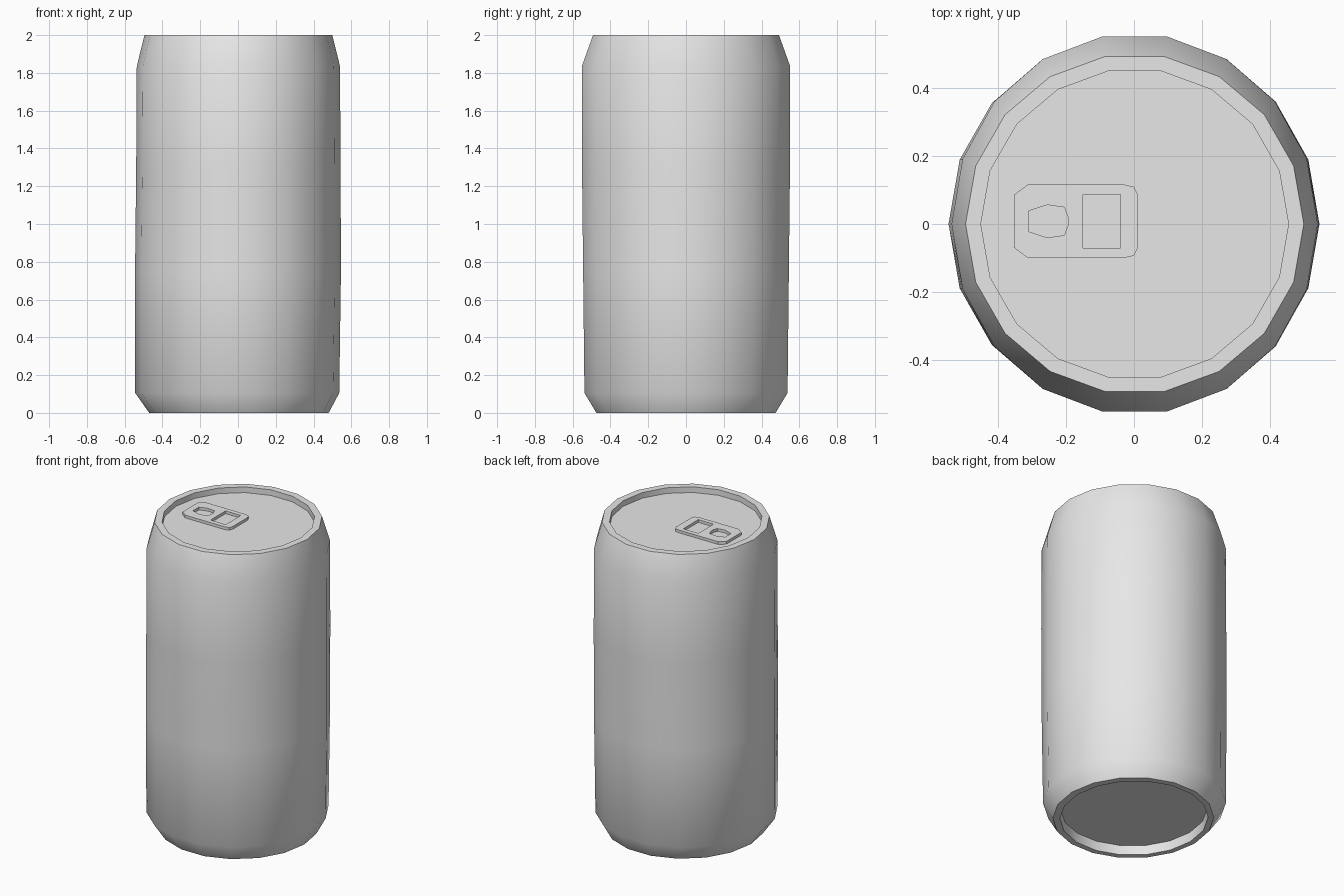
import bpy, bmesh, math

if "Cube" in bpy.data.objects:
    bpy.data.objects.remove(bpy.data.objects["Cube"])

SIDES = 18
LID_Z = 1.963

metal = bpy.data.materials.new("plain grey metal")
metal.use_nodes = True
grey = (0.8, 0.8, 0.8, 1)
metal.diffuse_color = grey
metal.node_tree.nodes["Principled BSDF"].inputs["Base Color"].default_value = grey


def finish(obj, angle):
    """Assign the metal and smooth the shallow edges."""
    obj.data.materials.clear()
    obj.data.materials.append(metal)
    bpy.ops.object.select_all(action="DESELECT")
    obj.select_set(True)
    bpy.context.view_layer.objects.active = obj
    bpy.ops.object.shade_smooth_by_angle(angle=math.radians(angle))


def lathe(name, rings):
    """Skin elliptical rings (x offset, x radius, y radius, z), capping both ends."""
    bm = bmesh.new()
    loops = []
    for cx, rx, ry, z in rings:
        angles = [math.tau * i / SIDES for i in range(SIDES)]
        loops.append([bm.verts.new((cx + rx * math.cos(a), ry * math.sin(a), z))
                      for a in angles])
    for low, high in zip(loops, loops[1:]):
        for i in range(SIDES):
            j = (i + 1) % SIDES
            bm.faces.new((low[i], low[j], high[j], high[i]))
    bm.faces.new(loops[0][::-1])
    bm.faces.new(loops[-1])
    bmesh.ops.recalc_face_normals(bm, faces=bm.faces)
    mesh = bpy.data.meshes.new(name)
    bm.to_mesh(mesh)
    bm.free()
    obj = bpy.data.objects.new(name, mesh)
    bpy.context.collection.objects.link(obj)
    finish(obj, 40)


def plate(name, outlines, z, thickness):
    """Flat plate from an outer outline followed by hole outlines."""
    curve = bpy.data.curves.new(name, "CURVE")
    curve.dimensions = "2D"
    curve.fill_mode = "BOTH"
    curve.extrude = thickness / 2
    for points in outlines:
        spline = curve.splines.new("POLY")
        spline.points.add(len(points) - 1)
        for p, (x, y) in zip(spline.points, points):
            p.co = (x, y, 0, 1)
        spline.use_cyclic_u = True
    obj = bpy.data.objects.new(name, curve)
    bpy.context.collection.objects.link(obj)
    obj.location.z = z + thickness / 2
    bpy.ops.object.select_all(action="DESELECT")
    obj.select_set(True)
    bpy.context.view_layer.objects.active = obj
    bpy.ops.object.convert(target="MESH")
    finish(bpy.context.view_layer.objects.active, 25)


def mirrored(half, centre):
    """Close a half outline by reflecting it across y = centre."""
    upper = [(x, centre + y) for x, y in half]
    return upper + [(x, centre - y) for x, y in reversed(half)]


# Can body: recessed base, tapered wall, rolled rim and sunken lid
lathe("can_body", [
    (0.0, 0.43, 0.44, 0.06),
    (0.0, 0.435, 0.445, 0.0),
    (0.005, 0.475, 0.482, 0.0),
    (-0.004, 0.54, 0.546, 0.105),
    (0.0, 0.545, 0.553, 0.75),
    (0.002, 0.541, 0.559, 1.3),
    (0.002, 0.538, 0.56, 1.835),
    (0.002, 0.497, 0.5, 2.0),
    (0.002, 0.452, 0.456, 2.0),
    (0.002, 0.452, 0.456, LID_Z),
])

# Pull tab with finger hole and rivet window
tab = mirrored([(-0.352, 0.078), (-0.312, 0.108), (-0.03, 0.108),
                (0.0, 0.101), (0.01, 0.08)], 0.008)
finger_hole = mirrored([(-0.31, 0.03), (-0.255, 0.048), (-0.205, 0.041),
                        (-0.194, 0.012)], 0.008)
window = mirrored([(-0.15, 0.078), (-0.04, 0.078)], 0.008)
plate("pull_tab", [tab, finger_hole, window], LID_Z, 0.018)
